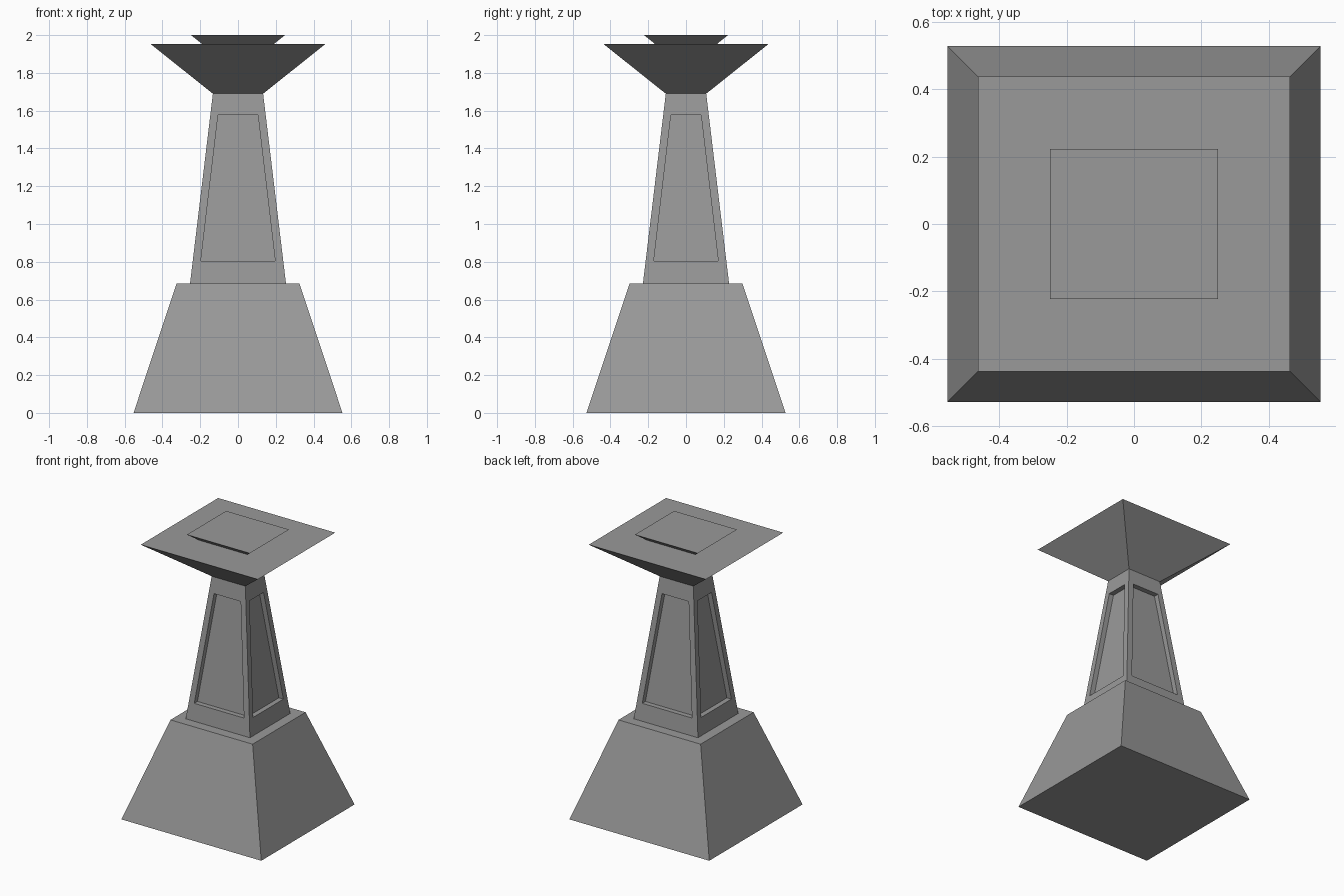
import bpy, bmesh
from mathutils import Vector

if "Cube" in bpy.data.objects:
    bpy.data.objects.remove(bpy.data.objects["Cube"])

SHAFT = [(0.254, 0.228, 0.685), (0.133, 0.107, 1.69)]

stone = bpy.data.materials.new("dark_stone")
stone.diffuse_color = (0.32, 0.32, 0.32, 1)
stone.use_nodes = True
stone.node_tree.nodes["Principled BSDF"].inputs["Base Color"].default_value = stone.diffuse_color


def ring(hx, hy, z):
    return [Vector((sx * hx, sy * hy, z)) for sx, sy in ((-1, -1), (1, -1), (1, 1), (-1, 1))]


def finish(name, bm):
    bmesh.ops.recalc_face_normals(bm, faces=bm.faces)
    mesh = bpy.data.meshes.new(name)
    bm.to_mesh(mesh)
    bm.free()
    mesh.materials.append(stone)
    bpy.context.collection.objects.link(bpy.data.objects.new(name, mesh))


def bridge(bm, a, b):
    for i in range(4):
        j = (i + 1) % 4
        bm.faces.new((a[i], a[j], b[j], b[i]))


def loft(name, sections):
    """Closed stack of rectangular sections (half x, half y, z)."""
    bm = bmesh.new()
    rings = [[bm.verts.new(p) for p in ring(*s)] for s in sections]
    for a, b in zip(rings, rings[1:]):
        bridge(bm, a, b)
    bm.faces.new(rings[0])
    bm.faces.new(rings[-1])
    finish(name, bm)


# Tapered foot, flared cap and small flared plate on top
loft("base", [(0.553, 0.527, 0), (0.325, 0.299, 0.685)])
loft("cap", [(0.133, 0.107, 1.69), (0.463, 0.437, 1.953)])
loft("top_plate", [(0.19, 0.164, 1.953), (0.249, 0.222, 2.0)])

# Tapered shaft with a panel recessed straight into each side
bm = bmesh.new()
low, high = [[bm.verts.new(p) for p in ring(*s)] for s in SHAFT]
bm.faces.new(low)
bm.faces.new(high)
depth = 0.036
for i in range(4):
    j = (i + 1) % 4
    outer = [low[i], low[j], high[j], high[i]]
    a, b, c, d = [v.co for v in outer]
    across = (b - a).normalized()
    inward = Vector((-across.y, across.x, 0))
    panel = []
    for z, margin in ((0.805, 0.043), (1.578, 0.041)):
        t = (z - a.z) / (d.z - a.z)
        panel.append((a.lerp(d, t) + across * margin, b.lerp(c, t) - across * margin))
    corners = [panel[0][0], panel[0][1], panel[1][1], panel[1][0]]
    rim = [bm.verts.new(p) for p in corners]
    floor = [bm.verts.new(p + inward * depth) for p in corners]
    bridge(bm, outer, rim)
    bridge(bm, rim, floor)
    bm.faces.new(floor)
finish("shaft", bm)
